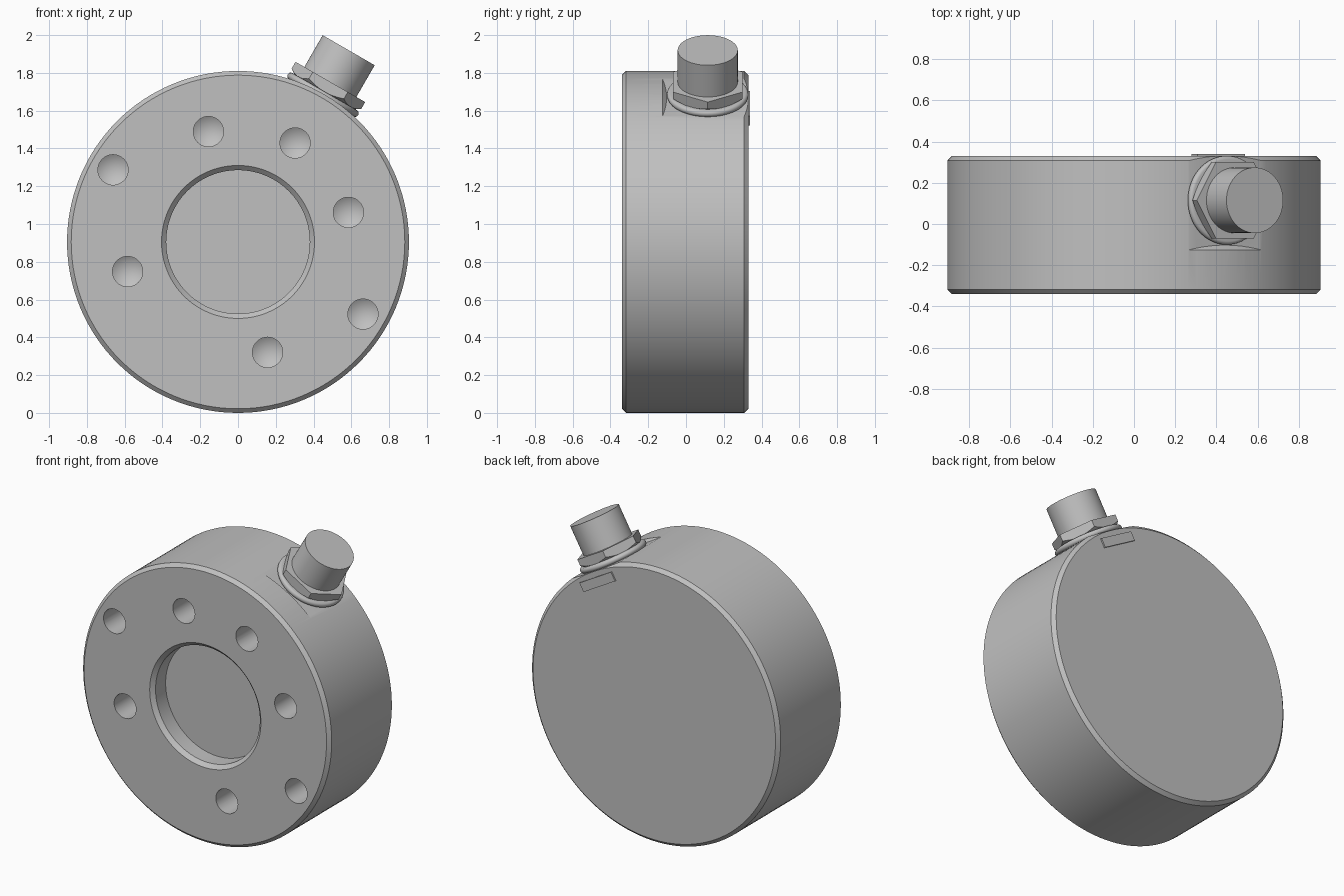
import bpy, bmesh, math
from mathutils import Matrix, Vector

if "Cube" in bpy.data.objects:
    bpy.data.objects.remove(bpy.data.objects["Cube"], do_unlink=True)

R = 0.905          # body radius, also height of its axis
FLAT = 0.8825      # distance of the connector flat from the axis
CENTRE = Matrix.Translation((0, 0, R))
BODY = CENTRE @ Matrix.Rotation(math.radians(-90), 4, 'X')     # local z -> +y
TILT = CENTRE @ Matrix.Rotation(math.radians(30), 4, 'Y')      # local z -> connector axis
PLUG = TILT @ Matrix.Translation((0, 0.115, 0))

grey = bpy.data.materials.new("metal_grey")
grey.use_nodes = True
colour = (0.53, 0.53, 0.53, 1)
grey.diffuse_color = colour
grey.node_tree.nodes["Principled BSDF"].inputs["Base Color"].default_value = colour


def add_lathe(bm, profile, matrix, sides):
    """Spin a closed (radius, height) outline that starts and ends on the axis."""
    rings = []
    for r, h in profile:
        count = 1 if r == 0 else sides
        rings.append([bm.verts.new(matrix @ Vector((r * math.cos(math.tau * i / sides),
                                                    r * math.sin(math.tau * i / sides), h)))
                      for i in range(count)])
    for a, b in zip(rings, rings[1:]):
        for i in range(sides):
            j = (i + 1) % sides
            corners = [a[i % len(a)], a[j % len(a)], b[j % len(b)], b[i % len(b)]]
            bm.faces.new(list(dict.fromkeys(corners)))


def finish(name, bm):
    bmesh.ops.recalc_face_normals(bm, faces=bm.faces)
    mesh = bpy.data.meshes.new(name)
    bm.to_mesh(mesh)
    bm.free()
    mesh.materials.append(grey)
    obj = bpy.data.objects.new(name, mesh)
    bpy.context.collection.objects.link(obj)
    return obj


def lathe(name, profile, matrix, sides=128):
    bm = bmesh.new()
    add_lathe(bm, profile, matrix, sides)
    return finish(name, bm)


def box(name, size, centre, matrix):
    bm = bmesh.new()
    bmesh.ops.create_cube(bm, size=1, matrix=matrix @ Matrix.Translation(centre)
                          @ Matrix.Diagonal((*size, 1)))
    return finish(name, bm)


def select(obj):
    bpy.ops.object.select_all(action='DESELECT')
    obj.select_set(True)
    bpy.context.view_layer.objects.active = obj


def boolean(obj, tool, operation='DIFFERENCE'):
    mod = obj.modifiers.new("cut", 'BOOLEAN')
    mod.operation, mod.solver, mod.object = operation, 'EXACT', tool
    select(obj)
    bpy.ops.object.modifier_apply(modifier=mod.name)
    bpy.data.objects.remove(tool, do_unlink=True)


# Round body with front recess and chamfered rims
body = lathe("body", [(0, -0.21), (0.38, -0.21), (0.38, -0.315), (0.405, -0.34),
                      (0.883, -0.34), (R, -0.318), (R, 0.308), (0.883, 0.33), (0, 0.33)], BODY)

# Blind drilled holes with conical bottoms
drills = bmesh.new()
for radius, angles in ((0.605, (15, 60, 105, 195, 285)), (0.764, (150, 330))):
    for a in map(math.radians, angles):
        spot = CENTRE @ Matrix.Translation((radius * math.cos(a), 0, radius * math.sin(a)))
        spot = spot @ Matrix.Rotation(math.radians(-90), 4, 'X')
        add_lathe(drills, [(0, -0.4), (0.08, -0.4), (0.08, 0), (0, 0.05)], spot, 40)
boolean(body, finish("drill_cutter", drills))

# Flat seat for the connector, ending in a conical shoulder
seat = box("seat_cutter", (1, 0.7, 0.4), (0, 0.15, FLAT + 0.2), TILT)
shoulder = lathe("shoulder_cutter", [(0, -0.5), (1.28, -0.5), (0.7, 0.08), (0, 0.08)], BODY)
boolean(seat, shoulder)
boolean(body, seat)

# Small raised pad on the back
pad = box("back_pad", (0.265, 0.03, 0.06), (0, 0.325, 0.817), TILT)

# Rounded sealing washer
ring = [(0.198 + 0.0175 * math.cos(t), 0.9 + 0.0185 * math.sin(t))
        for t in (math.pi * (i / 8 - 0.5) for i in range(9))]
washer = lathe("washer", [(0, ring[0][1])] + ring + [(0, ring[-1][1])], PLUG, 64)

# Hex nut with its lower corners chamfered
nut = lathe("hex_nut", [(0, 0.917), (0.213, 0.917), (0.213, 0.978), (0, 0.978)], PLUG, 6)
boolean(nut, lathe("nut_cutter", [(0, 0.91), (0.174, 0.91), (0.234, 0.951), (0.234, 1.0),
                                  (0, 1.0)], PLUG, 64), 'INTERSECT')

# Connector barrel
barrel = lathe("connector_barrel", [(0, 0.95), (0.159, 0.95), (0.159, 1.172), (0, 1.172)], PLUG, 64)

for part in (body, pad, washer, nut, barrel):
    select(part)
    bpy.ops.object.shade_smooth_by_angle(angle=math.radians(28))
